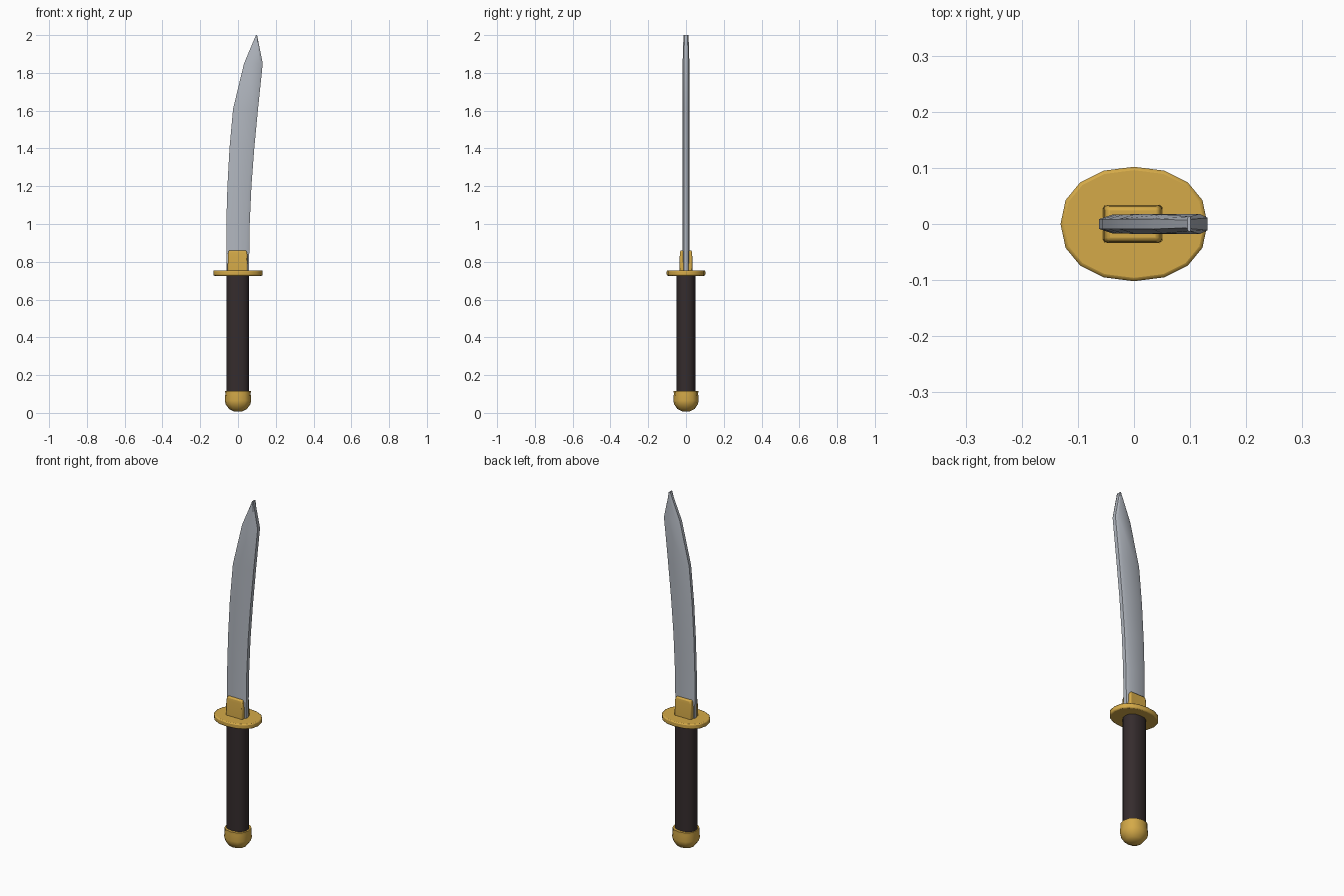
import bpy, bmesh
from math import cos, sin, pi, copysign, radians

cube = bpy.data.objects.get("Cube")
if cube:
    bpy.data.objects.remove(cube, do_unlink=True)


def material(name, rgb):
    m = bpy.data.materials.new(name)
    m.use_nodes = True
    m.diffuse_color = (*rgb, 1)
    m.node_tree.nodes["Principled BSDF"].inputs["Base Color"].default_value = (*rgb, 1)
    return m


gold = material("gold", (0.66, 0.40, 0.065))
steel = material("steel", (0.44, 0.47, 0.52))
dark_wrap = material("dark wrap", (0.035, 0.025, 0.026))


def loft(name, rings, mat, angle=40, bevel=0):
    """Skin a list of equal-length rings and cap both ends."""
    bm = bmesh.new()
    loops = [[bm.verts.new(p) for p in ring] for ring in rings]
    n = len(loops[0])
    for low, high in zip(loops, loops[1:]):
        for i in range(n):
            j = (i + 1) % n
            bm.faces.new((low[i], low[j], high[j], high[i]))
    bm.faces.new(loops[0][::-1])
    bm.faces.new(loops[-1])
    bmesh.ops.recalc_face_normals(bm, faces=bm.faces)
    mesh = bpy.data.meshes.new(name)
    bm.to_mesh(mesh)
    bm.free()
    mesh.materials.append(mat)
    obj = bpy.data.objects.new(name, mesh)
    bpy.context.collection.objects.link(obj)
    if bevel:
        mod = obj.modifiers.new("soft edges", "BEVEL")
        mod.width, mod.segments = bevel, 2
    bpy.ops.object.select_all(action="DESELECT")
    obj.select_set(True)
    bpy.context.view_layer.objects.active = obj
    bpy.ops.object.shade_smooth_by_angle(angle=radians(angle))
    return obj


def oval(rx, ry, z, sides=16, power=2.2, cx=0.0):
    """Superellipse ring lying flat at height z."""
    def axis(r, c):
        return r * copysign(abs(c) ** (2 / power), c)
    return [(cx + axis(rx, cos(2 * pi * i / sides)),
             axis(ry, sin(2 * pi * i / sides)), z) for i in range(sides)]


# Pommel: rounded cap, (radius, height) profile
pommel = [(0.022, 0.008), (0.047, 0.02), (0.065, 0.045), (0.07, 0.065),
          (0.067, 0.1), (0.068, 0.116)]
loft("pommel", [oval(r, r * 0.96, z, 12, 2.3) for r, z in pommel], gold, 50)

# Handle: straight oval grip
loft("handle", [oval(0.06, 0.049, z, 16, 2.4, -0.002) for z in (0.1, 0.735)], dark_wrap)

# Guard: oval disc with softened rim
loft("guard", [oval(0.131, 0.102, z) for z in (0.726, 0.755)], gold, 60, 0.006)

# Collar: tapered block hugging the blade
loft("collar", [[(x * s - 0.002, y * s, z) for x, y in
                 ((-0.053, -0.034), (0.053, -0.034), (0.053, 0.034), (-0.053, 0.034))]
                for s, z in ((1, 0.75), (0.97, 0.84), (0.88, 0.86))], gold, 40, 0.006)

# Blade: (height, cutting edge x, spine x)
stations = [(0.745, -0.061, 0.058), (1.0, -0.062, 0.062), (1.2, -0.056, 0.071),
            (1.4, -0.045, 0.086), (1.61, -0.026, 0.106), (1.85, 0.032, 0.131),
            (2.0, 0.095, 0.101)]
# Half cross-section from edge to spine: (fraction across, half thickness)
half = [(0, 0.009), (0.2, 0.017), (0.86, 0.018), (1, 0.011)]
section = half + [(t, -y) for t, y in reversed(half)]
loft("blade", [[(a + (b - a) * t, y * (0.75 if z > 1.99 else 1), z) for t, y in section]
               for z, a, b in stations], steel, 35)
